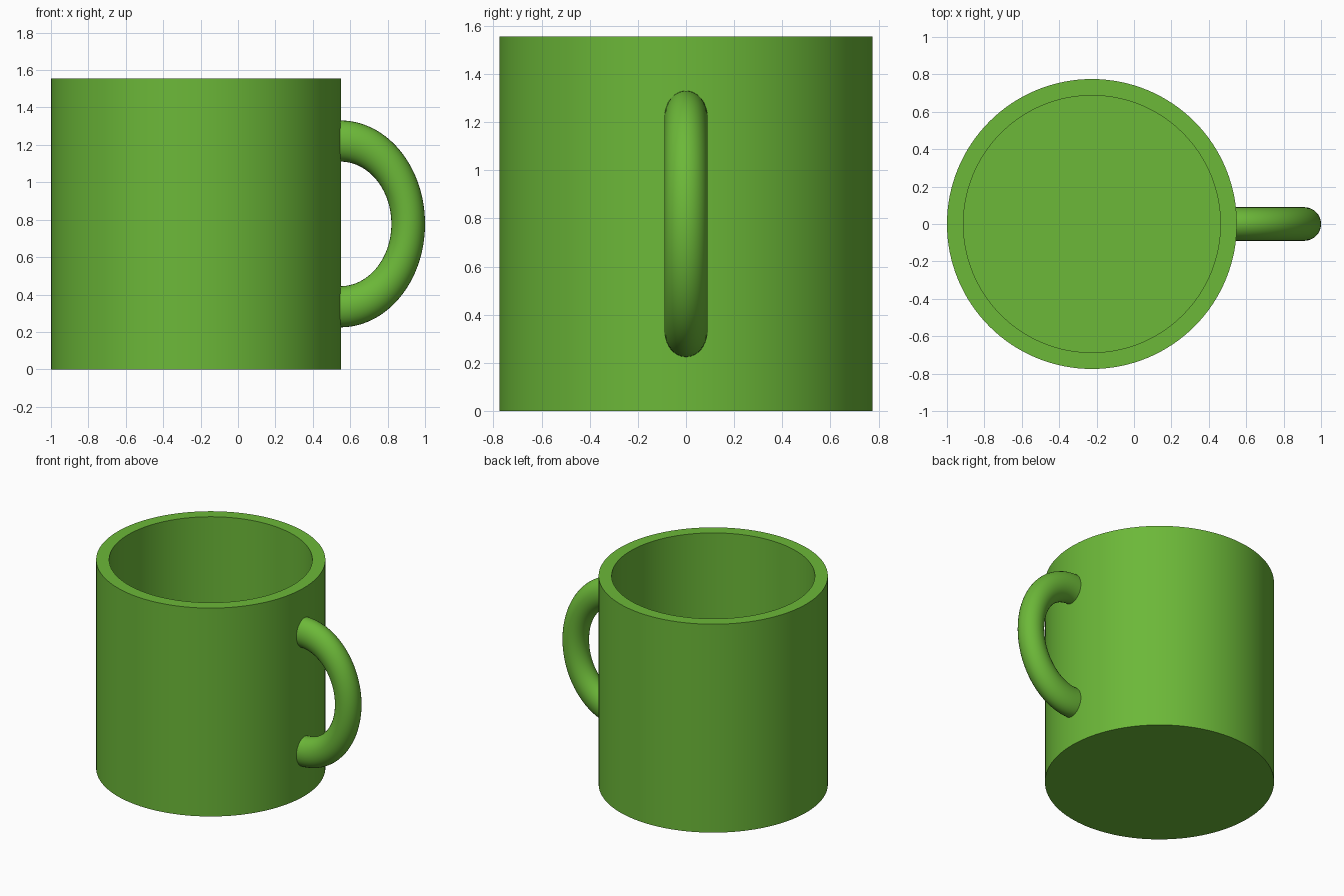
import bpy, bmesh
from math import pi, sin, cos, radians
from mathutils import Vector, Matrix

if "Cube" in bpy.data.objects:
    bpy.data.objects.remove(bpy.data.objects["Cube"])

green = bpy.data.materials.new("green_glaze")
green.diffuse_color = (0.15, 0.48, 0.04, 1)
green.use_nodes = True
green.node_tree.nodes["Principled BSDF"].inputs["Base Color"].default_value = green.diffuse_color


def finish(bm, name):
    bmesh.ops.remove_doubles(bm, verts=bm.verts, dist=1e-5)
    bmesh.ops.recalc_face_normals(bm, faces=bm.faces)
    mesh = bpy.data.meshes.new(name)
    bm.to_mesh(mesh)
    bm.free()
    mesh.materials.append(green)
    obj = bpy.data.objects.new(name, mesh)
    bpy.context.collection.objects.link(obj)
    bpy.ops.object.select_all(action='DESELECT')
    obj.select_set(True)
    bpy.context.view_layer.objects.active = obj
    bpy.ops.object.shade_smooth_by_angle(angle=radians(35))
    return obj


# Cup body: hollow profile turned around the vertical axis
R, RI, H, FLOOR = 0.775, 0.687, 1.555, 0.088
bm = bmesh.new()
profile = [(0, 0), (R, 0), (R, H), (RI, H), (RI, FLOOR), (0, FLOOR)]
verts = [bm.verts.new((r, 0, z)) for r, z in profile]
edges = [bm.edges.new(pair) for pair in zip(verts, verts[1:])]
bmesh.ops.spin(bm, geom=verts + edges, cent=(0, 0, 0), axis=(0, 0, 1),
               angle=2 * pi, steps=128)
body = finish(bm, "cup_body")
body.location.x = -0.225

# Handle: round section swept in an arc, stretched upright, ends sunk in the wall
MAJOR, MINOR, OVERLAP = 0.3625, 0.09, radians(8)
bm = bmesh.new()
ring = bmesh.ops.create_circle(
    bm, cap_ends=False, radius=MINOR, segments=32,
    matrix=Matrix.Translation((0, 0, MAJOR)) @ Matrix.Rotation(pi / 2, 4, 'Y'))["verts"]
bmesh.ops.rotate(bm, verts=ring, matrix=Matrix.Rotation(-OVERLAP, 3, 'Y'))
bmesh.ops.spin(bm, geom=bm.verts[:] + bm.edges[:], cent=(0, 0, 0), axis=(0, 1, 0),
               angle=pi + 2 * OVERLAP, steps=64)
bmesh.ops.holes_fill(bm, edges=[e for e in bm.edges if e.is_boundary], sides=0)
bmesh.ops.scale(bm, vec=(1, 1, 1.222), verts=bm.verts)
handle = finish(bm, "handle")
handle.location = (0.5475, 0, 0.7775)
